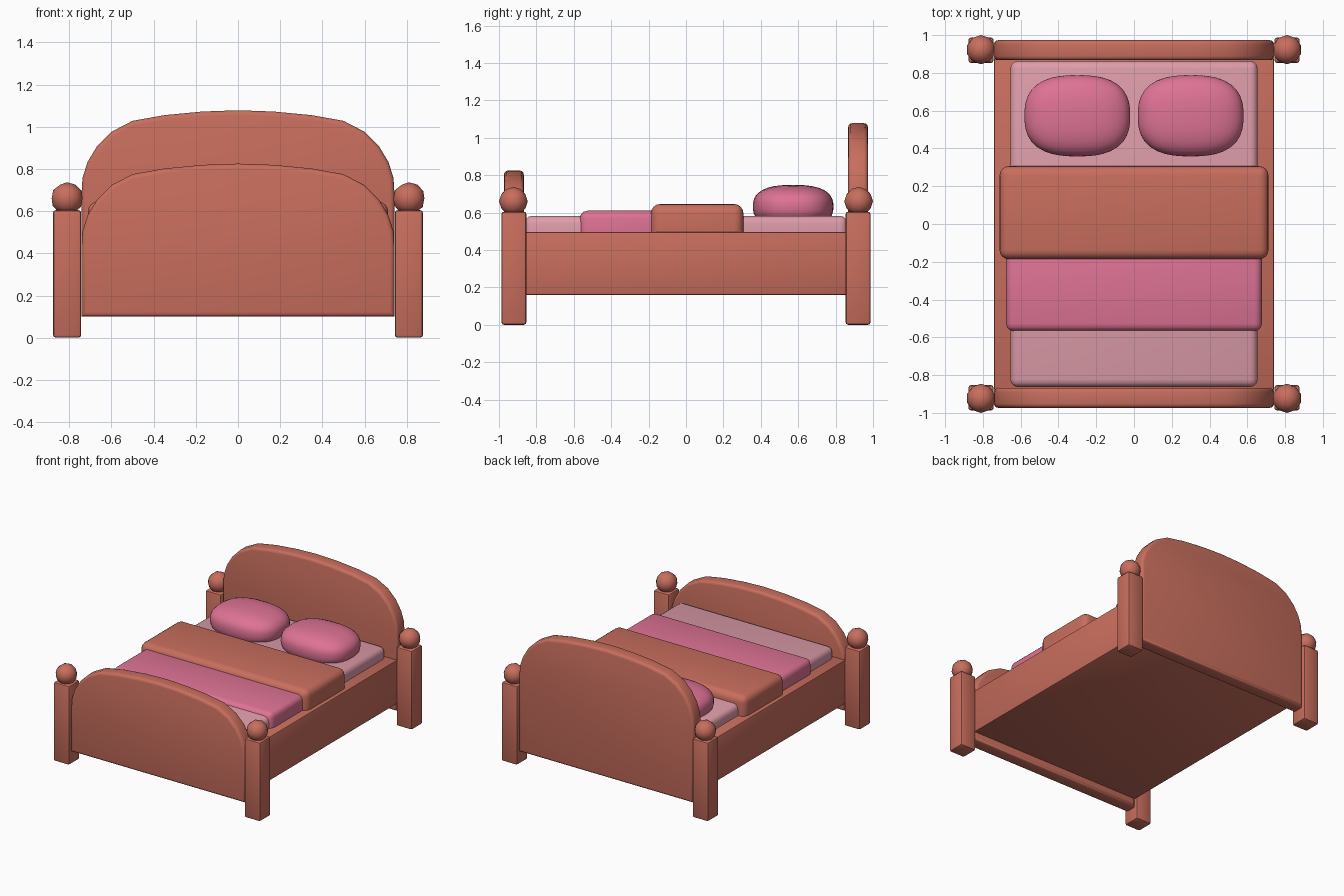
import bpy, bmesh, math
from mathutils import Vector

if "Cube" in bpy.data.objects:
    bpy.data.objects.remove(bpy.data.objects["Cube"])


def material(name, rgb):
    m = bpy.data.materials.new(name)
    lin = [(c / 255 / 12.92) if c < 10 else ((c / 255 + 0.055) / 1.055) ** 2.4 for c in rgb]
    m.diffuse_color = (*lin, 1)
    m.use_nodes = True
    m.node_tree.nodes["Principled BSDF"].inputs["Base Color"].default_value = m.diffuse_color
    return m


WOOD = material("warm wood", (200, 110, 93))
SHEET = material("pale pink sheet", (222, 157, 170))
PINK = material("rose pink", (222, 115, 148))


def finish(bm, name, mat, angle=40):
    bmesh.ops.recalc_face_normals(bm, faces=bm.faces)
    me = bpy.data.meshes.new(name)
    bm.to_mesh(me)
    bm.free()
    me.materials.append(mat)
    ob = bpy.data.objects.new(name, me)
    bpy.context.collection.objects.link(ob)
    bpy.context.view_layer.objects.active = ob
    ob.select_set(True)
    bpy.ops.object.shade_smooth_by_angle(angle=math.radians(angle))
    ob.select_set(False)
    return ob


def box(name, mat, x, y, z, bevel, segments=3):
    """Rounded box from (min, max) ranges."""
    bm = bmesh.new()
    bmesh.ops.create_cube(bm, size=1)
    for v in bm.verts:
        v.co = [r[0] if c < 0 else r[1] for c, r in zip(v.co, (x, y, z))]
    bmesh.ops.bevel(bm, geom=bm.edges[:], offset=bevel, segments=segments,
                    profile=0.5, affect='EDGES')
    return finish(bm, name, mat)


# Arched end boards: half profile measured down from the crown
ARCH = [(0.742, -0.40), (0.737, -0.32), (0.713, -0.245), (0.668, -0.17), (0.6, -0.102),
        (0.5, -0.05), (0.348, -0.023), (0.17, -0.006)]


def board(name, y, top, half=0.053, bottom=0.1):
    pts = [(0.742, bottom)] + [(x, top + d) for x, d in ARCH] + [(0, top)]
    pts += [(-x, z) for x, z in reversed(pts[:-1])]
    bm = bmesh.new()
    face = bm.faces.new([bm.verts.new((x, y - half, z)) for x, z in pts])
    ext = bmesh.ops.extrude_face_region(bm, geom=[face])
    for v in ext["geom"]:
        if isinstance(v, bmesh.types.BMVert):
            v.co.y += 2 * half
    rim = [e for e in bm.edges if abs(e.verts[0].co.y - e.verts[1].co.y) < 1e-6]
    bmesh.ops.bevel(bm, geom=rim, offset=0.022, segments=3, profile=0.5, affect='EDGES')
    return finish(bm, name, WOOD)


board("headboard", 0.92, 1.078)
board("footboard", -0.92, 0.825)

# Corner posts with ball finials
for sx, side in ((-1, "left"), (1, "right")):
    for sy, end in ((-1, "foot"), (1, "head")):
        cx, cy = sx * 0.81, sy * 0.92
        box(f"{end}_post_{side}", WOOD, (cx - 0.067, cx + 0.067),
            (cy - 0.067, cy + 0.067), (0, 0.605), 0.014, 2)
        bm = bmesh.new()
        bmesh.ops.create_icosphere(bm, subdivisions=2, radius=0.077)
        bmesh.ops.translate(bm, verts=bm.verts, vec=(cx, sy * 0.923, 0.66))
        finish(bm, f"{end}_finial_{side}", WOOD, 60)

# Bed base and bedding layers
box("bed_base", WOOD, (-0.742, 0.742), (-0.88, 0.88), (0.16, 0.497), 0.01, 2)
box("mattress", SHEET, (-0.655, 0.655), (-0.863, 0.863), (0.4, 0.583), 0.04)
box("pink_blanket", PINK, (-0.677, 0.677), (-0.567, -0.1), (0.4, 0.61), 0.04)
box("folded_cover", WOOD, (-0.712, 0.712), (-0.187, 0.307), (0.4, 0.646), 0.05, 4)

# Pillows: cube swelled into a superellipsoid
for sx, side in ((-1, "left"), (1, "right")):
    bm = bmesh.new()
    bmesh.ops.create_cube(bm, size=2)
    bmesh.ops.subdivide_edges(bm, edges=bm.edges[:], cuts=9, use_grid_fill=True)
    for v in bm.verts:
        p = Vector([math.tan(c * math.pi / 4) for c in v.co])
        p /= sum(abs(c) ** 2.6 for c in p) ** (1 / 2.6)
        v.co = (sx * 0.3 + p.x * 0.28, 0.573 + p.y * 0.215, 0.632 + p.z * 0.116)
    finish(bm, f"pillow_{side}", PINK, 60)
